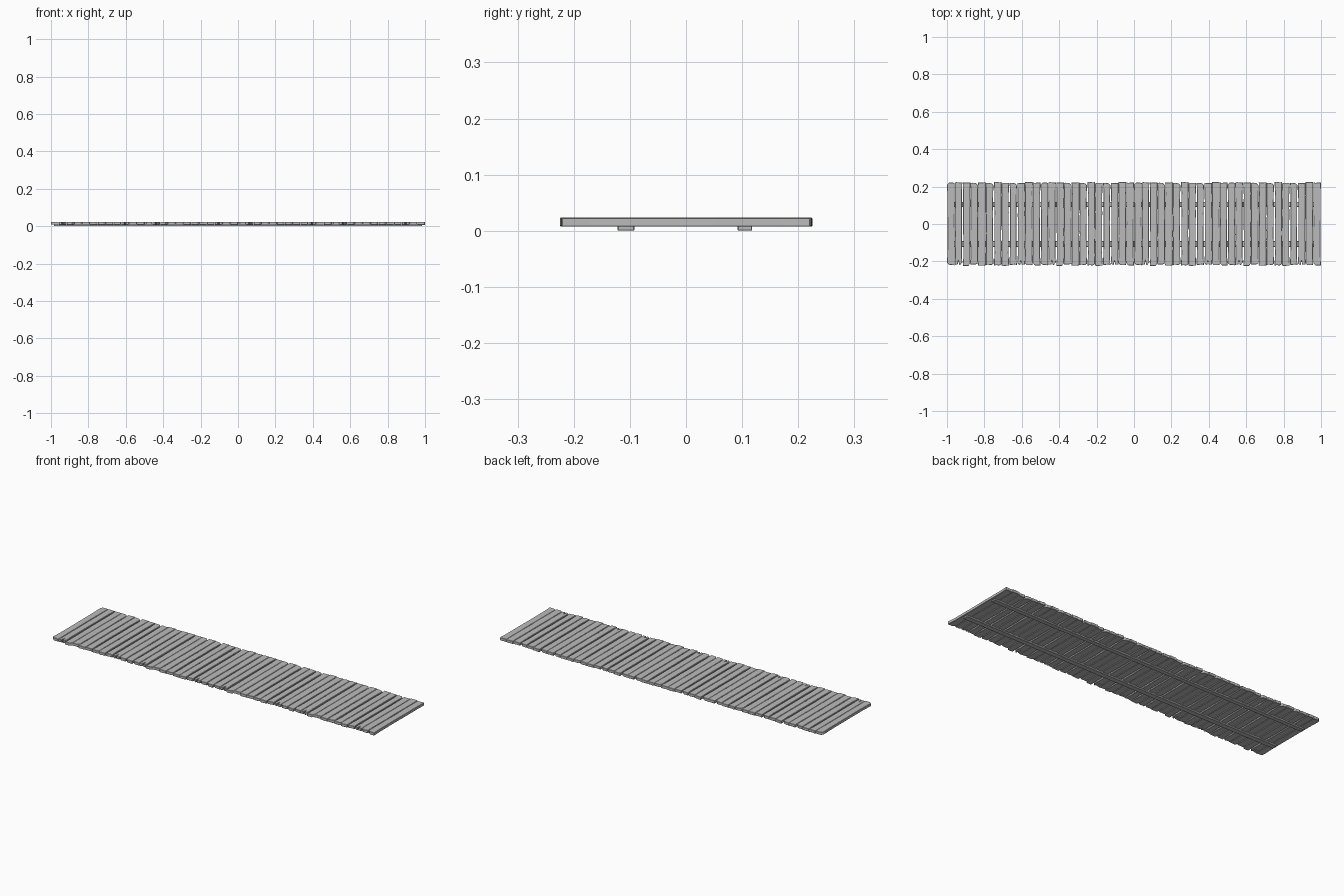
import bpy
import bmesh
import random

random.seed(7)
cube = bpy.data.objects.get("Cube")
if cube:
    bpy.data.objects.remove(cube, do_unlink=True)

grey = bpy.data.materials.new("weathered_grey")
grey.use_nodes = True
colour = (0.5, 0.5, 0.5, 1)
grey.diffuse_color = colour
grey.node_tree.nodes["Principled BSDF"].inputs["Base Color"].default_value = colour

SECTION = 0.5            # deck section repeated four times
COUNT = 12               # planks in a section
PITCH = SECTION / COUNT
BOTTOM, TOP = 0.008, 0.0235
WIDE_GAPS = {2, 6, 8, 9}     # planks whose left joint is open all along
SPLIT = {1, 9}               # planks with split front ends


def extrude_outline(name, points, low, high, bevel, repeats=1):
    """Solid with the given outline in plan, bevelled and repeated along x."""
    bm = bmesh.new()
    base = bm.faces.new([bm.verts.new((x, y, low)) for x, y in points])
    top = bmesh.ops.extrude_face_region(bm, geom=[base])["geom"]
    for v in top:
        if isinstance(v, bmesh.types.BMVert):
            v.co.z = high
    bmesh.ops.recalc_face_normals(bm, faces=bm.faces)
    mesh = bpy.data.meshes.new(name)
    bm.to_mesh(mesh)
    bm.free()
    mesh.materials.append(grey)
    obj = bpy.data.objects.new(name, mesh)
    bpy.context.collection.objects.link(obj)
    mod = obj.modifiers.new("worn_edges", "BEVEL")
    mod.width = bevel
    mod.segments = 1
    mod.limit_method = "ANGLE"
    if repeats > 1:
        arr = obj.modifiers.new("sections", "ARRAY")
        arr.count = repeats
        arr.use_relative_offset = False
        arr.use_constant_offset = True
        arr.constant_offset_displace = (SECTION, 0, 0)
    return obj


def ragged_end(left, right, sign, split):
    """Points across one plank end, from left to right."""
    width = right - left
    end = random.uniform(0.217, 0.224)
    chips = [0, 0, 0, 0]
    if random.random() < 0.6:
        chips[random.choice((0, 3))] = random.uniform(0.006, 0.016)
    pts = []
    for f, chip in zip((0, 0.25, 0.7, 1), chips):
        y = end - chip + random.uniform(-0.002, 0.002)
        pts.append((left + width * f, sign * y))
    if split:
        mid = left + width * 0.48
        pts[2:2] = [(mid - 0.004, sign * end), (mid, sign * (end - 0.022)),
                    (mid + 0.004, sign * end)]
    return pts


def worn_side(x, inward, open_joint):
    """Points along one long side, from front to back."""
    depth = 0.0035 if open_joint else 0.0018
    pts = []
    for i in range(7):
        y = -0.165 + i * 0.055 + random.uniform(-0.012, 0.012)
        wear = depth * random.uniform(0.5 if open_joint else 0, 1)
        pts.append((x + inward * wear, y))
    return pts


# Deck planks
for i in range(COUNT):
    open_left = i in WIDE_GAPS or i == 0
    open_right = i + 1 in WIDE_GAPS or i == COUNT - 1
    left = -1 + i * PITCH + (0.0012 if open_left and i else 0.0002)
    right = -1 + (i + 1) * PITCH - (0.0012 if open_right and i < COUNT - 1 else 0.0002)
    outline = ragged_end(left, right, -1, i in SPLIT)
    outline += worn_side(right, -1, open_right)
    outline += ragged_end(left, right, 1, False)[::-1]
    outline += worn_side(left, 1, open_left)[::-1]
    lift = random.uniform(-0.0008, 0.0008)
    extrude_outline(f"plank_{i + 1:02d}", outline, BOTTOM + lift, TOP + lift,
                    0.0014, repeats=4)

# Two bearers running under the deck
for name, y, half in (("front_bearer", -0.107, 0.015), ("back_bearer", 0.105, 0.013)):
    extrude_outline(name, [(-0.985, y - half), (0.985, y - half),
                           (0.985, y + half), (-0.985, y + half)],
                    0, BOTTOM + 0.002, 0.0015)
